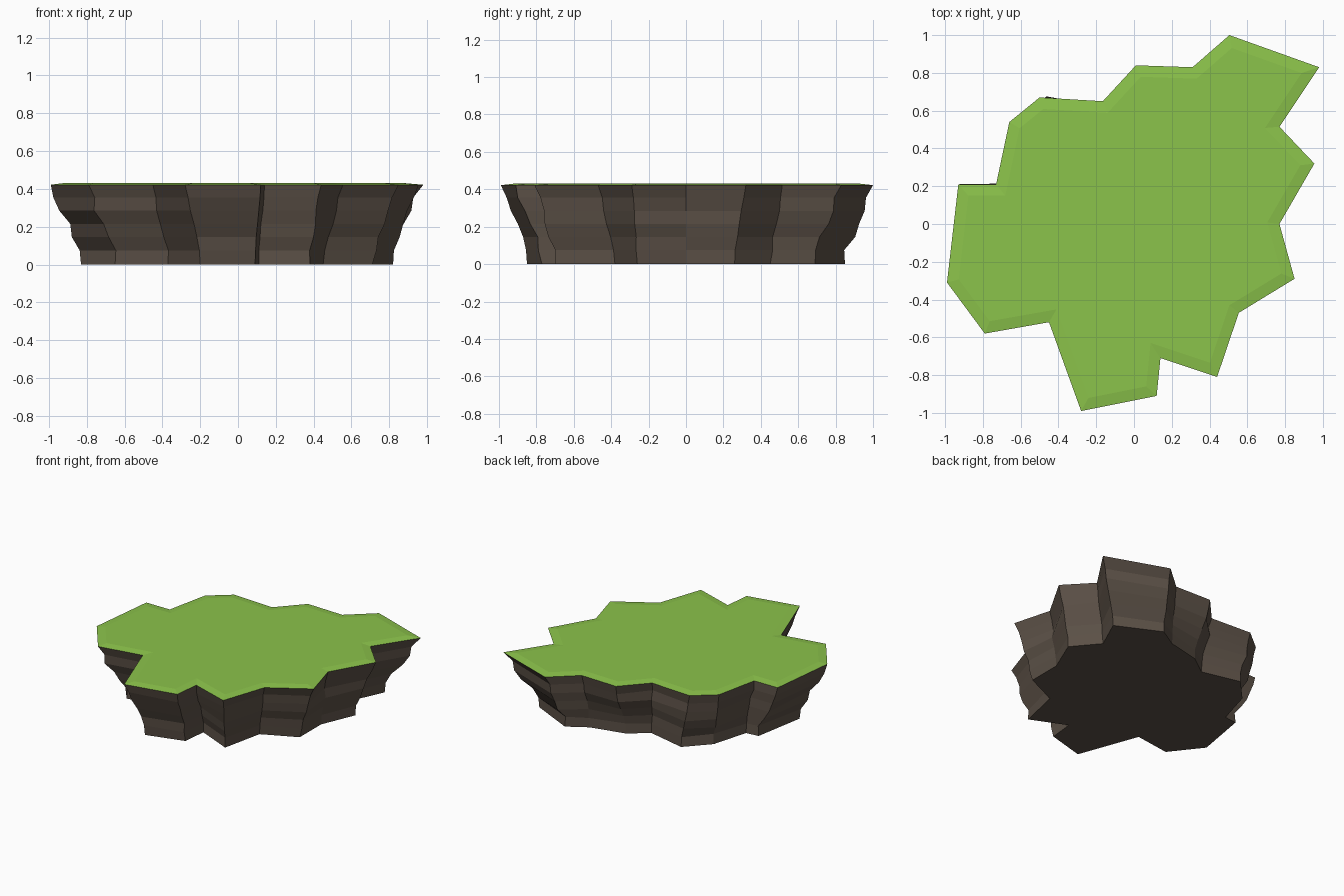
import bpy, bmesh, random
from mathutils import Vector

if "Cube" in bpy.data.objects:
    bpy.data.objects.remove(bpy.data.objects["Cube"])

random.seed(7)
RIM_Z, TOP_Z = 0.422, 0.43

# matching corners of the grassy rim and of the narrower foot
RIM = [(.98, .83), (.505, 1.0), (.31, .83), (.01, .84), (-.165, .65), (-.50, .67), (-.66, .54),
       (-.73, .21), (-.93, .21), (-.99, -.31), (-.79, -.58), (-.45, -.52), (-.28, -.99),
       (.12, -.91), (.14, -.71), (.44, -.81), (.555, -.47), (.85, -.29), (.77, 0), (.955, .32), (.77, .515)]
FOOT = [(.77, .69), (.44, .85), (.29, .76), (.03, .70), (-.12, .59), (-.42, .66), (-.58, .49),
        (-.66, .21), (-.76, .20), (-.83, -.20), (-.65, -.43), (-.37, -.39), (-.20, -.85),
        (.09, -.77), (.11, -.58), (.38, -.70), (.45, -.38), (.71, -.26), (.71, 0), (.82, .26), (.66, .45)]
# (height, how far the wall has spread from foot to rim)
LAYERS = [(0, 0), (.075, .06), (.145, .27), (.215, .45), (.285, .68), (.355, .82), (RIM_Z, 1)]


def material(name, rgb):
    m = bpy.data.materials.new(name)
    m.diffuse_color = (*rgb, 1)
    m.use_nodes = True
    m.node_tree.nodes["Principled BSDF"].inputs["Base Color"].default_value = m.diffuse_color
    return m


def finish(name, bm, mat):
    me = bpy.data.meshes.new(name)
    bm.to_mesh(me)
    bm.free()
    me.materials.append(mat)
    ob = bpy.data.objects.new(name, me)
    bpy.context.collection.objects.link(ob)


# rock: craggy stacked rings that flare out towards the rim
bm = bmesh.new()
rings = []
for z, t in LAYERS:
    ring = []
    for a, b in zip(FOOT, RIM):
        p = Vector(a).lerp(Vector(b), t)
        if 0 < t < 1:
            p *= 1 + random.uniform(-.022, .022)
        ring.append(bm.verts.new((p.x, p.y, z)))
    rings.append(ring)
n = len(RIM)
for lo, hi in zip(rings, rings[1:]):
    for i in range(n):
        j = (i + 1) % n
        bm.faces.new((lo[i], lo[j], hi[j], hi[i]))
bm.faces.new(rings[0][::-1])
finish("rock_base", bm, material("dark brown rock", (.107, .082, .063)))

# grass: cap with a gently sloping border
bm = bmesh.new()
cap = bm.faces.new([bm.verts.new((x, y, RIM_Z)) for x, y in RIM])
bm.normal_update()
bmesh.ops.inset_region(bm, faces=[cap], thickness=.06, use_even_offset=True, use_boundary=True)
for v in cap.verts:
    v.co.z = TOP_Z
finish("grass_top", bm, material("grass green", (.26, .546, .07)))
